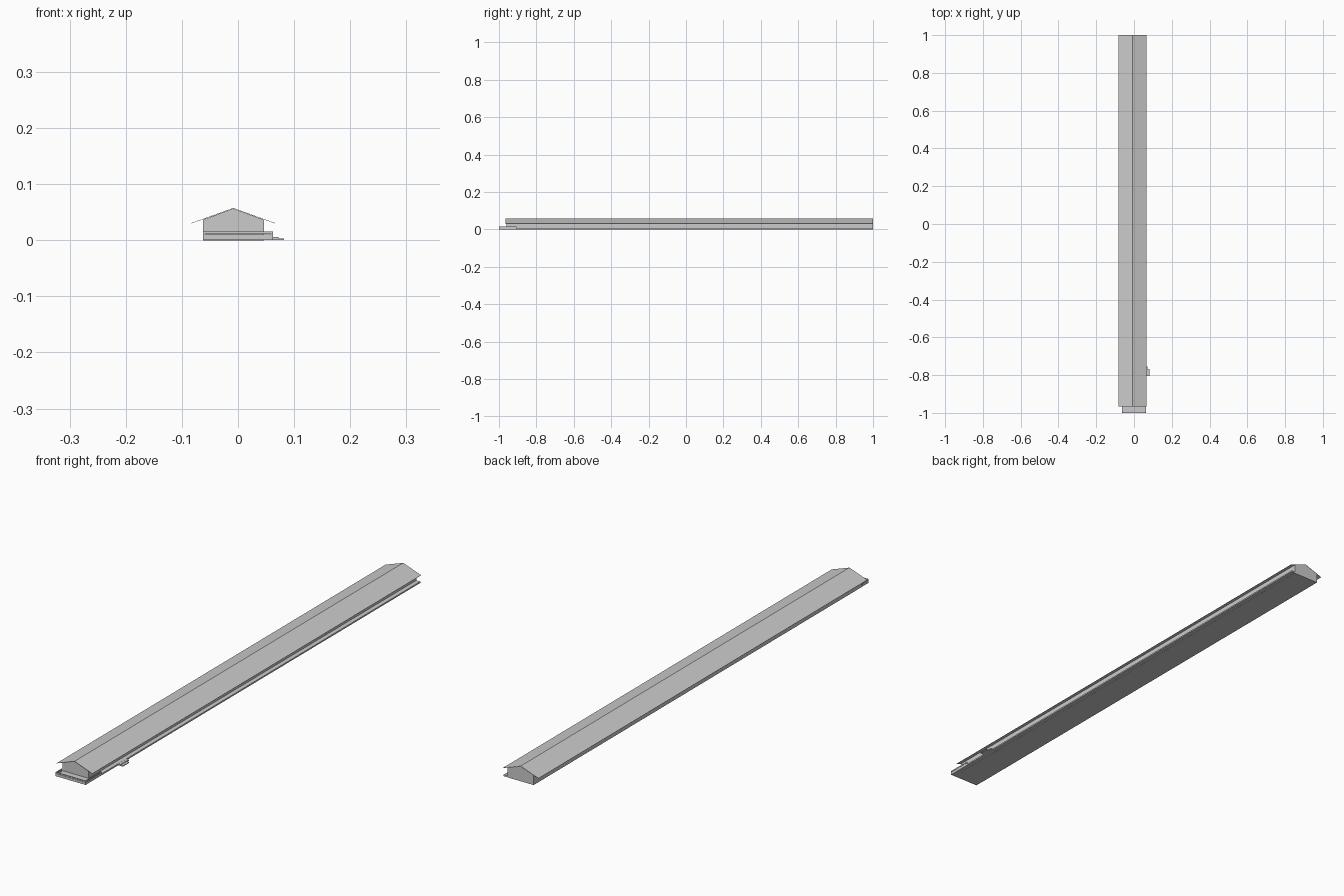
import bpy, bmesh

if "Cube" in bpy.data.objects:
    bpy.data.objects.remove(bpy.data.objects["Cube"])


def box(name, x0, x1, y0, y1, z0, z1):
    """Axis-aligned box from its limits."""
    return extrude(name, [(x0, z0), (x1, z0), (x1, z1), (x0, z1)], y0, y1)


def extrude(name, profile, y0, y1):
    """Extrude an XZ profile along Y."""
    bm = bmesh.new()
    face = bm.faces.new([bm.verts.new((x, y0, z)) for x, z in profile])
    ext = bmesh.ops.extrude_face_region(bm, geom=[face])
    moved = [g for g in ext["geom"] if isinstance(g, bmesh.types.BMVert)]
    bmesh.ops.translate(bm, verts=moved, vec=(0, y1 - y0, 0))
    bmesh.ops.recalc_face_normals(bm, faces=bm.faces)
    mesh = bpy.data.meshes.new(name)
    bm.to_mesh(mesh)
    bm.free()
    obj = bpy.data.objects.new(name, mesh)
    bpy.context.collection.objects.link(obj)
    return obj


LEFT, WALL_R, DECK_R = -0.0625, 0.046, 0.0625
RIDGE_X, RIDGE_Z = -0.0085, 0.0575
EAVE_RUN, EAVE_Z = 0.0745, 0.030
FRONT, BACK, ROOF_FRONT = -1.0, 1.0, -0.965
DECK_Z, RAIL_Z = 0.006, 0.016

# Long hall with gabled ends
wall_z = 0.0365
extrude("hall_walls", [(LEFT, 0), (WALL_R, 0), (WALL_R, wall_z),
                       (RIDGE_X, RIDGE_Z - 0.001), (LEFT, wall_z)], -0.96, BACK)

# Thin pitched roof
t = 0.0008
l, r = RIDGE_X - EAVE_RUN, RIDGE_X + EAVE_RUN
extrude("roof", [(l, EAVE_Z), (RIDGE_X, RIDGE_Z - t), (r, EAVE_Z),
                 (r, EAVE_Z + t), (RIDGE_X, RIDGE_Z), (l, EAVE_Z + t)],
        ROOF_FRONT, BACK)

# Deck at the front and along the right side
box("front_deck", LEFT, DECK_R, FRONT, -0.96, 0.0005, DECK_Z)
box("side_deck", WALL_R, DECK_R, -0.96, BACK, 0.0005, DECK_Z)

# Porch railing: panels with a top rail and corner posts
p = 0.0035
runs = [("front", LEFT + p, DECK_R - p, FRONT, FRONT + 0.002),
        ("left", LEFT, LEFT + 0.002, FRONT + p, ROOF_FRONT),
        ("right", DECK_R - 0.002, DECK_R, FRONT + p, -0.91)]
for side, x0, x1, y0, y1 in runs:
    for part, z0, z1 in (("lower", DECK_Z, 0.0105), ("upper", 0.0115, RAIL_Z)):
        box(f"{side}_{part}_rail", x0, x1, y0, y1, z0, z1)
for i, (x, y) in enumerate([(LEFT, FRONT), (DECK_R - p, FRONT), (DECK_R - p, -0.91)]):
    box(f"rail_post_{i}", x, x + p, y, y + p, DECK_Z, RAIL_Z)

# Two entrance steps beside the deck
box("upper_step", DECK_R, 0.072, -0.805, -0.755, 0.0005, 0.0055)
box("lower_step", 0.072, 0.082, -0.805, -0.768, 0.0005, 0.0035)
